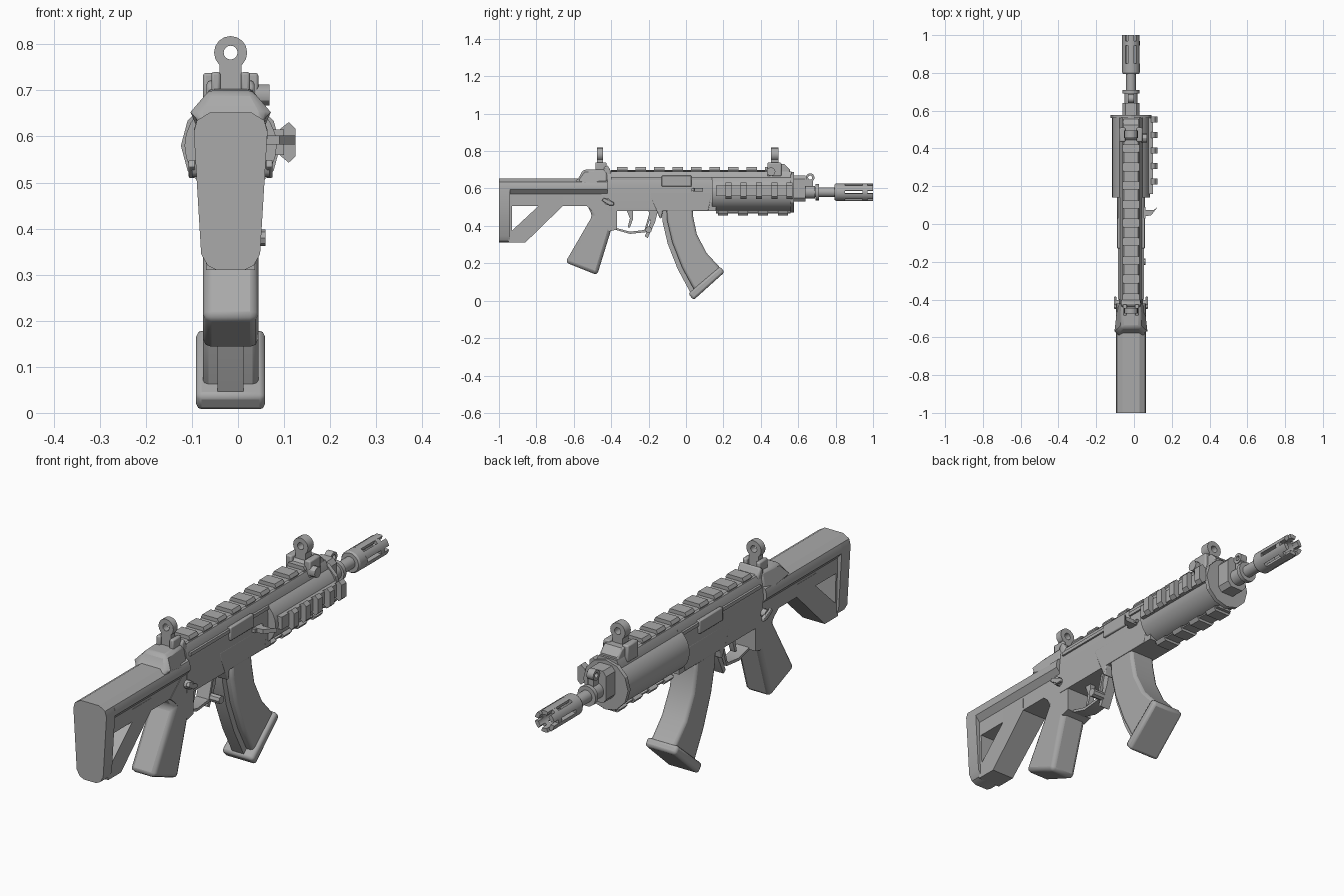
import bpy, bmesh, math
from mathutils import Vector, Matrix

if "Cube" in bpy.data.objects:
    bpy.data.objects.remove(bpy.data.objects["Cube"])

CX, AXIS = -0.016, 0.58  # centre plane and bore height

grey = bpy.data.materials.new("gunmetal_grey")
grey.use_nodes = True
grey.diffuse_color = (0.4, 0.4, 0.4, 1)
grey.node_tree.nodes["Principled BSDF"].inputs["Base Color"].default_value = (0.4, 0.4, 0.4, 1)


def finish(name, bm, bevel=0, smooth=30):
    bmesh.ops.remove_doubles(bm, verts=bm.verts, dist=1e-5)
    bmesh.ops.recalc_face_normals(bm, faces=bm.faces)
    mesh = bpy.data.meshes.new(name)
    bm.to_mesh(mesh)
    bm.free()
    mesh.materials.append(grey)
    ob = bpy.data.objects.new(name, mesh)
    bpy.context.collection.objects.link(ob)
    if bevel:
        mod = ob.modifiers.new("bevel", "BEVEL")
        mod.width, mod.segments, mod.angle_limit = bevel, 2, math.radians(50)
        mod.limit_method = "ANGLE"
    bpy.ops.object.select_all(action="DESELECT")
    ob.select_set(True)
    bpy.context.view_layer.objects.active = ob
    bpy.ops.object.shade_smooth_by_angle(angle=math.radians(smooth))
    return ob


def bridge(bm, a, b):
    for i in range(len(a)):
        j = (i + 1) % len(a)
        bm.faces.new((a[i], a[j], b[j], b[i]))
    bm.faces.new(a)
    bm.faces.new(b)


def side(name, pts, half, x=CX, bevel=0):
    """Side profile (y, z) given thickness; half may depend on z."""
    bm = bmesh.new()
    width = half if callable(half) else lambda z: half
    rows = [[bm.verts.new((x + s * width(z), y, z)) for y, z in pts] for s in (-1, 1)]
    bridge(bm, *rows)
    return finish(name, bm, bevel)


def loft(name, pts, y0, y1, bevel=0):
    """Mirrored half section (half width, z) run along y."""
    bm = bmesh.new()
    ring = pts + [(-w, z) for w, z in reversed(pts)]
    rows = [[bm.verts.new((CX + w, y, z)) for w, z in ring] for y in (y0, y1)]
    bridge(bm, *rows)
    return finish(name, bm, bevel)


def box(name, x, y, z, bevel=0):
    return side(name, [(y[0], z[0]), (y[1], z[0]), (y[1], z[1]), (y[0], z[1])],
                (x[1] - x[0]) / 2, (x[0] + x[1]) / 2, bevel)


def lathe(name, profile, centre=(CX, 0, AXIS), axis="Y", n=24, start=0, sweep=360):
    """Profile (distance along axis, radius), closed when it makes a tube."""
    bm = bmesh.new()
    turn = Matrix.Rotation(math.pi / 2, 3, "Z") if axis == "X" else Matrix()
    turn = turn.to_3x3()
    full = sweep == 360
    rows = []
    for k in range(n if full else n + 1):
        a = math.radians(start + sweep * k / n)
        rows.append([bm.verts.new(Vector(centre) + turn @ Vector(
            (r * math.cos(a), d if axis == "Y" else -d, r * math.sin(a)))) for d, r in profile])
    m = len(profile)
    for k in range(n):
        a, b = rows[k], rows[(k + 1) % len(rows)]
        for i in range(m):
            bm.faces.new((a[i], a[(i + 1) % m], b[(i + 1) % m], b[i]))
    if not full:
        bm.faces.new(rows[0])
        bm.faces.new(rows[-1])
    return finish(name, bm)


def tube(name, d0, d1, r0, r1, **kw):
    return lathe(name, [(d0, r0), (d0, r1), (d1, r1), (d1, r0)], **kw)


def rod(name, d0, d1, r, **kw):
    return tube(name, d0, d1, 0.0002, r, **kw)


# Stock: tapered butt, rounded upper beam, skeleton frame
loft("butt_plate", [(0.03, 0.31), (0.05, 0.32), (0.064, 0.345), (0.08, 0.61),
                    (0.073, 0.635), (0.045, 0.652)], -1.0, -0.94)
loft("stock_beam", [(0.058, 0.505), (0.058, 0.57), (0.08, 0.595), (0.08, 0.615),
                    (0.073, 0.635), (0.045, 0.652)], -0.94, -0.42)


def frame_width(z):
    return 0.058 + 0.025 * (z - 0.505)


side("stock_frame", [(-0.95, 0.56), (-0.95, 0.31), (-0.86, 0.31), (-0.66, 0.505), (-0.66, 0.56),
                     (-0.79, 0.56), (-0.79, 0.505), (-0.93, 0.375), (-0.93, 0.56)], frame_width)
side("cheek_hump", [(-0.6, 0.63), (-0.575, 0.655), (-0.55, 0.7), (-0.42, 0.705), (-0.42, 0.6)],
     lambda z: 0.075 if z < 0.66 else 0.05, bevel=0.014)

# Receiver
loft("receiver", [(0.062, 0.48), (0.064, 0.61), (0.058, 0.665), (0.044, 0.692)], -0.42, 0.16)
side("receiver_collar", [(-0.44, 0.56), (-0.44, 0.71), (-0.42, 0.725), (-0.4, 0.69), (-0.41, 0.56)],
     0.052, bevel=0.008)
side("lower_receiver", [(-0.53, 0.505), (-0.42, 0.6), (-0.22, 0.58), (-0.2, 0.5), (-0.2, 0.48),
                        (-0.37, 0.48), (-0.37, 0.38), (-0.41, 0.37), (-0.5, 0.48)], 0.06)
side("magazine_well", [(-0.2, 0.58), (-0.14, 0.44), (-0.13, 0.44), (-0.125, 0.48), (0.12, 0.48), (0.14, 0.58)],
     0.064, bevel=0.005)
for s in (-1, 1):
    box("receiver_panel", sorted((CX + s * 0.055, CX + s * 0.073)), (-0.13, 0.03), (0.61, 0.668), 0.004)
    box("receiver_rib", sorted((CX + s * 0.055, CX + s * 0.068)), (-0.4, 0.14), (0.645, 0.66))
    rod("selector_pivot", min(s * 0.055, s * 0.084), max(s * 0.055, s * 0.084), 0.018,
        centre=(CX, -0.42, 0.53), axis="X", n=12)
    side("selector_lever", [(-0.45, 0.535), (-0.44, 0.55), (-0.385, 0.525), (-0.385, 0.51), (-0.41, 0.51)],
         0.007, CX + s * 0.084, 0.003)
side("charging_handle", [(0.03, 0.585), (0.08, 0.59), (0.09, 0.6), (0.03, 0.6)], 0.01, 0.052)
bm = bmesh.new()
hook = [(0.04, 0.04), (0.09, 0.045), (0.125, 0.09), (0.105, 0.075), (0.04, 0.075)]
bridge(bm, *[[bm.verts.new((x, y, z)) for x, y in hook] for z in (0.583, 0.602)])
finish("charging_hook", bm)

# Grip, trigger and guard
side("grip", [(-0.53, 0.51), (-0.5, 0.455), (-0.645, 0.205), (-0.475, 0.137), (-0.4, 0.38),
              (-0.37, 0.4), (-0.37, 0.52)], 0.06, bevel=0.018)
side("trigger_guard", [(-0.38, 0.48), (-0.38, 0.38), (-0.3, 0.357), (-0.215, 0.366), (-0.18, 0.48),
                       (-0.192, 0.48), (-0.222, 0.378), (-0.3, 0.369), (-0.37, 0.388), (-0.37, 0.48)], 0.03)
side("trigger", [(-0.32, 0.49), (-0.3, 0.44), (-0.312, 0.39), (-0.3, 0.39), (-0.282, 0.44), (-0.285, 0.49)], 0.012)
side("magazine_catch", [(-0.2, 0.48), (-0.19, 0.42), (-0.22, 0.345), (-0.205, 0.335), (-0.165, 0.42),
                        (-0.15, 0.48)], 0.022)
rod("catch_button", 0.02, 0.076, 0.018, centre=(CX, -0.2, 0.38), axis="X", n=8)

# Curved magazine with narrow rear spine
front = [(0.035, 0.5), (0.038, 0.45), (0.058, 0.355), (0.11, 0.255), (0.19, 0.168)]
back = [(-0.13, 0.5), (-0.125, 0.42), (-0.098, 0.305), (-0.045, 0.17), (0.028, 0.035)]
inner = [(y + 0.025, z + 0.006) for y, z in back]
side("magazine_body", front + inner[::-1], 0.06, bevel=0.012)
side("magazine_spine", [(y + 0.04, z + 0.01) for y, z in back] + back[::-1], 0.028)
side("magazine_base", [(0.012, 0.038), (0.04, 0.003), (0.206, 0.152), (0.183, 0.183)], 0.075, bevel=0.012)

# Handguard with rails below and on one side
rod("handguard", 0.14, 0.56, 0.1)
rod("handguard_flange", 0.56, 0.578, 0.108, n=12)
loft("handguard_top", [(0.062, 0.6), (0.062, 0.655), (0.044, 0.692)], 0.14, 0.565)
loft("gas_block", [(0.03, 0.53), (0.046, 0.55), (0.046, 0.65), (0.03, 0.67)], 0.57, 0.64)
loft("lower_rail", [(0.022, 0.5), (0.022, 0.475), (0.035, 0.472), (0.035, 0.466)], 0.16, 0.56)
for i in range(4):
    y = 0.17 + i * 0.107
    loft("lower_rail_tooth", [(0.03, 0.48), (0.045, 0.47), (0.034, 0.455)], y, y + 0.055)
box("side_rail", (0.06, 0.1), (0.16, 0.56), (0.56, 0.615))
for i in range(5):
    y = 0.21 + i * 0.082
    bm = bmesh.new()
    tooth = [(0.09, 0.56), (0.11, 0.543), (0.125, 0.557), (0.125, 0.617), (0.11, 0.631), (0.09, 0.615)]
    bridge(bm, *[[bm.verts.new((x, v, z)) for x, z in tooth] for v in (y, y + 0.032)])
    finish("side_rail_tooth", bm)

# Top rail
loft("top_rail", [(0.03, 0.68), (0.03, 0.69), (0.04, 0.698)], -0.4, 0.44)
for i in range(9):
    y = -0.37 + i * 0.099
    loft("top_rail_tooth", [(0.034, 0.685), (0.044, 0.7), (0.036, 0.714)], y, y + 0.057)

# Sights: base, post and aperture ring
side("front_sight_base", [(0.43, 0.66), (0.43, 0.7), (0.46, 0.73), (0.525, 0.73), (0.555, 0.7), (0.555, 0.66)],
     0.045, bevel=0.006)
for s in (-1, 1):
    box("front_sight_ear", sorted((CX + s * 0.03, CX + s * 0.06)), (0.435, 0.51), (0.665, 0.738), 0.006)
    box("rear_sight_ear", sorted((CX + s * 0.022, CX + s * 0.042)), (-0.485, -0.425), (0.69, 0.74), 0.006)
rod("sight_knob", 0.055, 0.084, 0.023, centre=(CX, 0.455, 0.69), axis="X", n=12)
for label, y0, y1 in (("front", 0.455, 0.495), ("rear", -0.475, -0.445)):
    box(label + "_sight_post", (CX - 0.024, CX + 0.024), (y0, y1), (0.69, 0.758))
    tube(label + "_sight_ring", y0, y1, 0.015, 0.036, centre=(CX, 0, 0.782), n=16)

# Barrel, loop and slotted muzzle
rod("barrel", 0.62, 0.85, 0.026)
rod("barrel_step", 0.63, 0.69, 0.034)
rod("barrel_collar", 0.692, 0.71, 0.044, n=16)
box("loop_stem", (CX - 0.012, CX + 0.012), (0.645, 0.68), (0.6, 0.645))
tube("loop", -0.016, 0.016, 0.011, 0.023, centre=(CX, 0.664, 0.658), axis="X", n=16)
lathe("muzzle_rear", [(0.795, 0.0002), (0.795, 0.042), (0.803, 0.047), (0.85, 0.047), (0.85, 0.0002)])
tube("muzzle_ring", 0.945, 0.97, 0.03, 0.0465)
for i in range(6):
    tube("muzzle_prong", 0.845, 1.0, 0.03, 0.047, n=5, start=i * 60 + 10, sweep=40)
